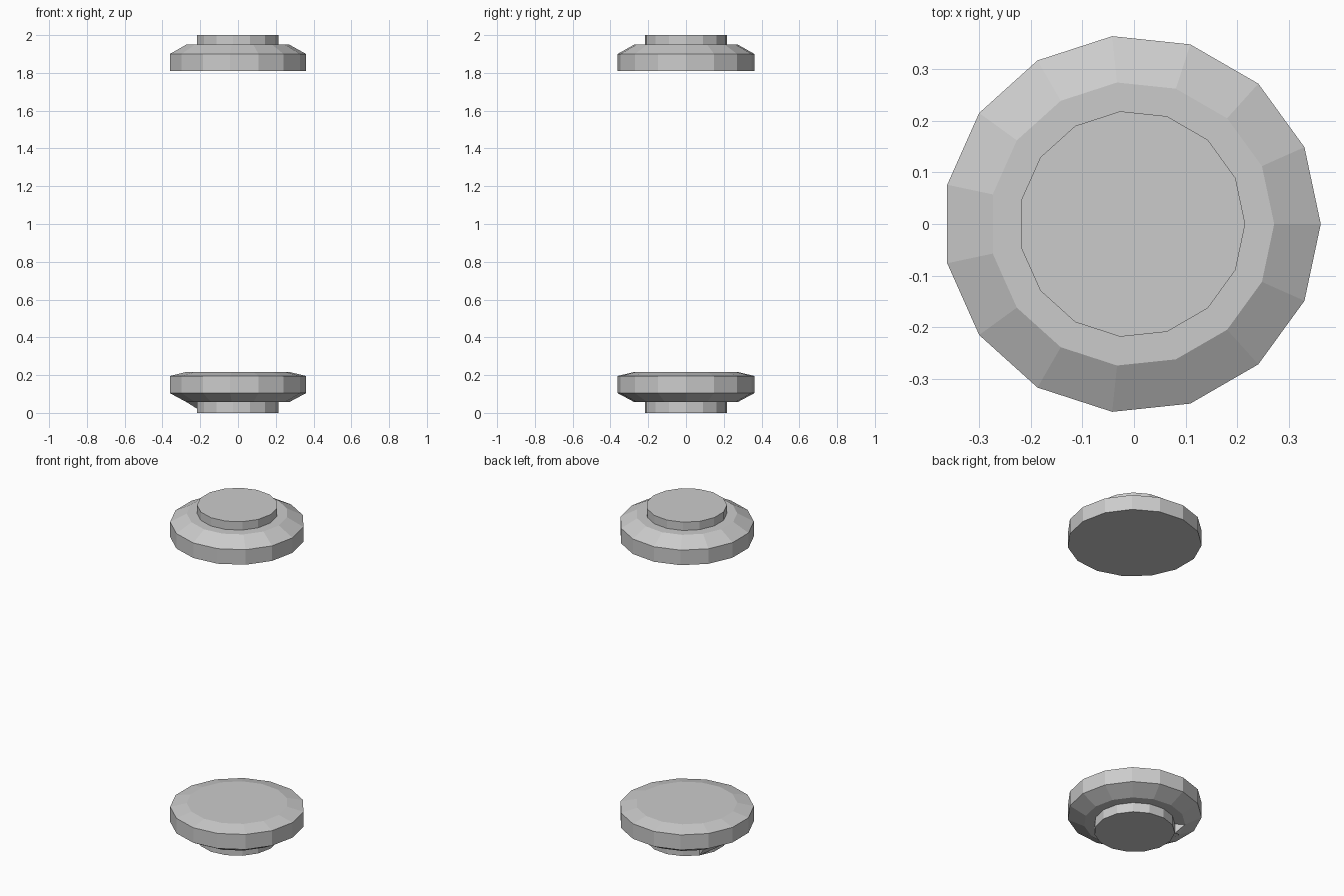
import bpy, bmesh
from math import cos, sin, pi

if "Cube" in bpy.data.objects:
    bpy.data.objects.remove(bpy.data.objects["Cube"])

SIDES = 15
X_OFF = -0.004  # an odd polygon is off-centre by its bounding box


def point(r, z, i):
    a = 2 * pi * i / SIDES
    return (r * cos(a) + X_OFF, r * sin(a), z)


def make_object(name, bm):
    bmesh.ops.recalc_face_normals(bm, faces=bm.faces)
    mesh = bpy.data.meshes.new(name)
    bm.to_mesh(mesh)
    bm.free()
    obj = bpy.data.objects.new(name, mesh)
    bpy.context.collection.objects.link(obj)
    return obj


def lathe(name, profile):
    """Capped 15-sided solid from (radius, z) pairs, bottom to top."""
    bm = bmesh.new()
    rings = [[bm.verts.new(point(r, z, i)) for i in range(SIDES)] for r, z in profile]
    for lo, hi in zip(rings, rings[1:]):
        for i in range(SIDES):
            j = (i + 1) % SIDES
            bm.faces.new((lo[i], lo[j], hi[j], hi[i]))
    bm.faces.new(rings[0][::-1])
    bm.faces.new(rings[-1])
    return make_object(name, bm)


NECK, RIM, BODY = 0.219, 0.275, 0.365

# Upper cap: body, chamfer, flat shoulder, neck
lathe("upper_cap", [(BODY, 1.81), (BODY, 1.90), (RIM, 1.95), (NECK, 1.95), (NECK, 2.0)])

# Lower cap: foot, flat underside, chamfer, body, shallow top bevel
lathe("lower_cap", [(NECK, 0.0), (NECK, 0.057), (RIM, 0.057),
                    (BODY, 0.105), (BODY, 0.195), (RIM, 0.217)])

# Small sloped web between the foot and the underside, on the -x side
bm = bmesh.new()
foot, rim_a, rim_b, top_a, top_b = [bm.verts.new(point(*p)) for p in (
    (NECK, 0.0, 6), (RIM, 0.057, 6), (RIM, 0.057, 7), (NECK, 0.057, 6), (NECK, 0.057, 7))]
for f in ((foot, rim_a, rim_b), (foot, rim_b, top_b), (foot, top_a, rim_a)):
    bm.faces.new(f)
make_object("foot_web", bm)
